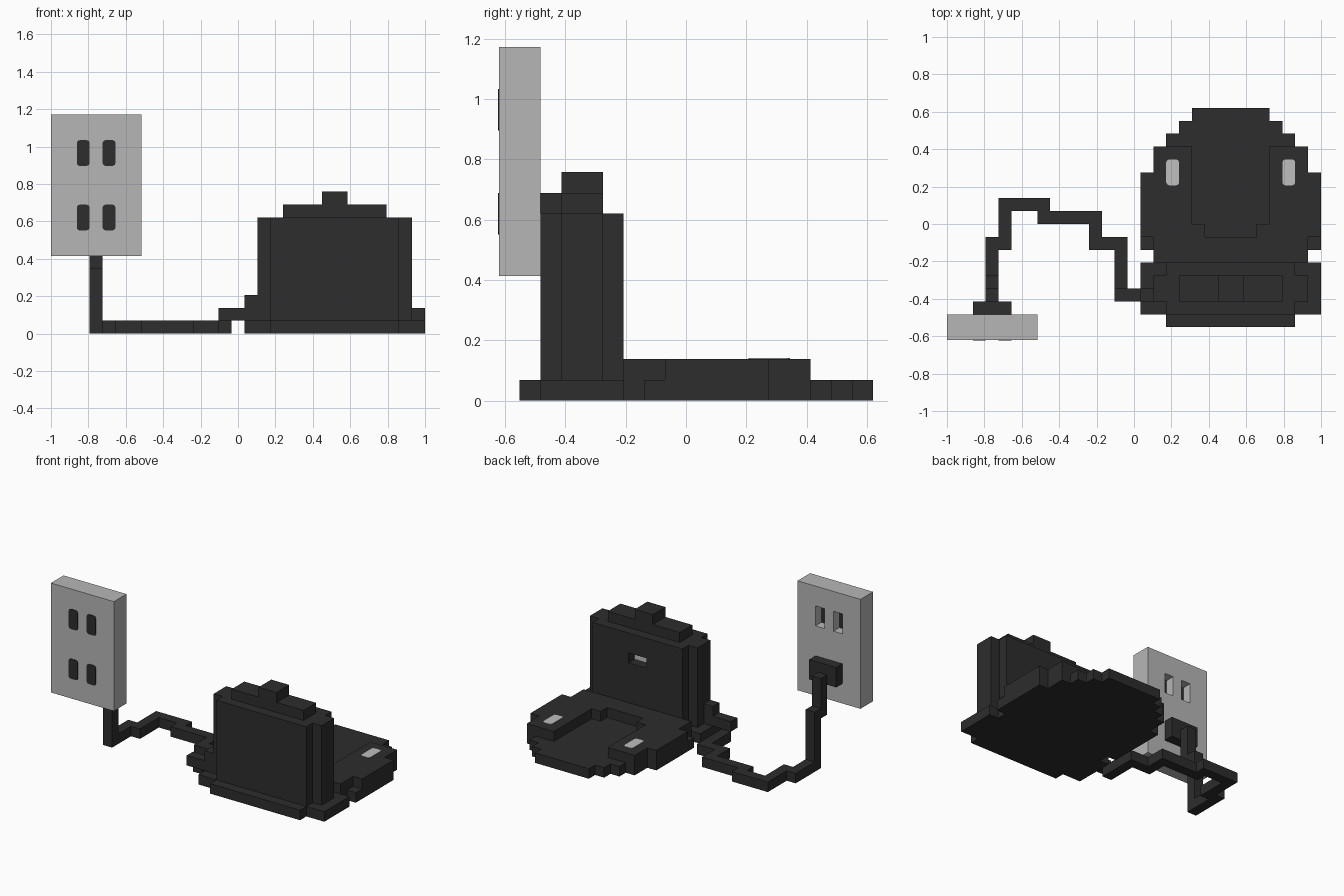
import bpy, bmesh
from mathutils import Matrix, Vector

cube = bpy.data.objects.get("Cube")
if cube:
    bpy.data.objects.remove(cube, do_unlink=True)

U = 2 / 29                      # size of one block
ORIGIN = Vector((14.5, 9, 0))   # block grid point that sits at the world origin
MID = 22                        # mirror plane of the case, in blocks


def material(name, value):
    m = bpy.data.materials.new(name)
    m.use_nodes = True
    colour = (value, value, value, 1)
    m.diffuse_color = colour
    bsdf = m.node_tree.nodes["Principled BSDF"]
    bsdf.inputs["Base Color"].default_value = colour
    bsdf.inputs["Roughness"].default_value = 0.8
    return m


black = material("charcoal", 0.026)
grey = material("wall grey", 0.47)
light = material("light grey", 0.52)


def blocks(name, mat, boxes, bevel_axis=None):
    """One object from boxes given as (x0, x1, y0, y1, z0, z1) in blocks."""
    bm = bmesh.new()
    for x0, x1, y0, y1, z0, z1 in boxes:
        lo, hi = Vector((x0, y0, z0)), Vector((x1, y1, z1))
        place = Matrix.Translation(((lo + hi) / 2 - ORIGIN) * U)
        bmesh.ops.create_cube(bm, size=1, matrix=place @ Matrix.Diagonal((*((hi - lo) * U), 1)))
    if bevel_axis is not None:
        edges = [e for e in bm.edges
                 if abs((e.verts[0].co - e.verts[1].co).normalized()[bevel_axis]) > 0.9]
        bmesh.ops.bevel(bm, geom=edges, offset=0.22 * U, segments=2, profile=0.5, affect='EDGES')
    mesh = bpy.data.meshes.new(name)
    bm.to_mesh(mesh)
    bm.free()
    ob = bpy.data.objects.new(name, mesh)
    bpy.context.scene.collection.objects.link(ob)
    mesh.materials.append(mat)
    return ob


def carve(ob, boxes):
    """Cut pockets into an object and drop the cutter."""
    cutter = blocks("pocket_cutter", ob.data.materials[0], boxes)
    cutter.hide_render = True
    mod = ob.modifiers.new("pockets", 'BOOLEAN')
    mod.operation, mod.solver, mod.object = 'DIFFERENCE', 'EXACT', cutter
    bpy.context.view_layer.objects.active = ob
    bpy.ops.object.modifier_apply(modifier=mod.name)
    bpy.data.objects.remove(cutter, do_unlink=True)


def both(*box):
    """A box and its mirror image across the middle of the case."""
    x0, x1, *rest = box
    return [(x0, x1, *rest), (2 * MID - x1, 2 * MID - x0, *rest)]


def centred(half, *rest):
    return (MID - half, MID + half, *rest)


# Wall plate with slots: dark faces in front, open pockets behind
plate = blocks("wall_plate", grey, [(0, 7, 0, 2, 6, 17)])
carve(plate, [(x, x + 1, 1, 3, 13, 15) for x in (2, 4)])
T = 0.05
blocks("socket_slots", black,
       [(x, x + 1, -T, T, z, z + 2) for x in (2, 4) for z in (8, 13)], bevel_axis=1)
blocks("socket_slot_backs", black, [(x, x + 1, 1, 1 + T, 13, 15) for x in (2, 4)])

# Plug and the cable, run by run
blocks("plug", black, [(2, 5, 2, 3, 8, 10)])
blocks("cable", black, [
    (3, 4, 3, 4, 5, 9),
    (3, 4, 4, 5, 0, 6),
    (3, 4, 5, 8, 0, 1),
    (4, 5, 7, 11, 0, 1),
    (5, 8, 10, 11, 0, 1),
    (7, 12, 9, 10, 0, 1),
    (11, 12, 7, 9, 0, 1),
    (12, 14, 7, 8, 0, 1),
    (13, 14, 4, 7, 0, 1),
    (13, 16, 3, 4, 1, 2),
    (15, 16, 3, 4, 2, 3),
])

# Stepped foot slab: half width, front row, back row
rows = [(5, 1, 2), (7, 2, 6), (6, 6, 7), (7, 7, 13), (6, 13, 15),
        (5, 15, 16), (4, 16, 17), (3, 17, 18)]
blocks("base", black, [centred(h, a, b, 0, 1) for h, a, b in rows])

# Raised deck around the recess
blocks("deck", black,
       [centred(6, 6, 8, 1, 2)]
       + both(15, 20, 8, 9, 1, 2)
       + both(15, 19, 9, 13, 1, 2)
       + both(16, 19, 13, 15, 1, 2))
blocks("deck_inlays", light, both(17, 18, 12, 14, 2 - T, 2 + T), bevel_axis=2)

# Upright back with side ribs, stepped top and a small rear window
upright = blocks("upright", black, [centred(5, 2, 6, 1, 9)])
carve(upright, [centred(1, 5, 7, 6, 7)])
blocks("window_back", light, [centred(1, 5, 5 + T, 6, 7)])
blocks("side_ribs", black, both(16, 17, 3, 5, 1, 9))
blocks("top_steps", black, [centred(4, 3, 5, 9, 10), centred(1, 3, 5, 10, 11)])
